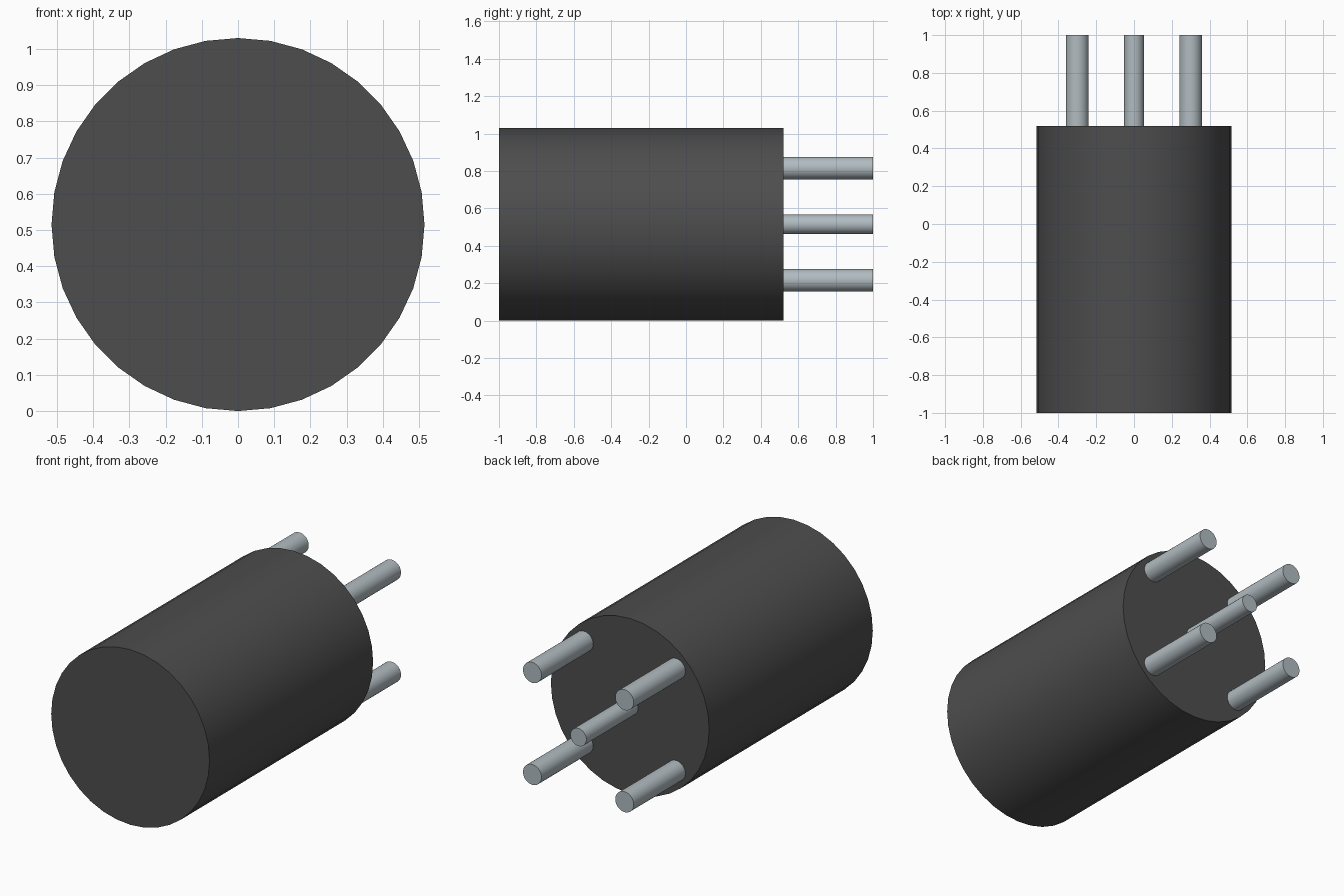
import bpy
import math

cube = bpy.data.objects.get("Cube")
if cube:
    bpy.data.objects.remove(cube, do_unlink=True)


def make_material(name, rgb, metallic=0.0):
    mat = bpy.data.materials.new(name)
    mat.use_nodes = True
    mat.diffuse_color = (*rgb, 1)
    bsdf = mat.node_tree.nodes["Principled BSDF"]
    bsdf.inputs["Base Color"].default_value = (*rgb, 1)
    return mat


def rod(name, radius, x, z, y0, y1, sides, mat):
    """Capped cylinder lying along y, smooth round its side."""
    bpy.ops.mesh.primitive_cylinder_add(
        vertices=sides, radius=radius, depth=y1 - y0,
        location=(x, (y0 + y1) / 2, z), rotation=(math.pi / 2, 0, 0))
    obj = bpy.context.object
    obj.name = name
    obj.data.materials.append(mat)
    bpy.ops.object.shade_smooth_by_angle(angle=math.radians(30))
    return obj


dark = make_material("dark grey plastic", (0.075, 0.075, 0.075))
steel = make_material("pale steel", (0.44, 0.50, 0.53))

RADIUS = 0.515      # body radius, also the height of its axis
BACK = 0.52         # rear face of the body
OFFSET = 0.30       # corner pin distance from the axis in x and z

# Body
rod("body", RADIUS, 0, RADIUS, -1, BACK, 36, dark)

# Thinner centre pin and four corner pins
rod("centre_pin", 0.052, 0, RADIUS, BACK, 1, 36, steel)
for side, sx in (("left", 1), ("right", -1)):
    for level, sz in (("upper", 1), ("lower", -1)):
        rod(f"{level}_{side}_pin", 0.06, sx * OFFSET, RADIUS + sz * OFFSET,
            BACK, 1, 36, steel)
